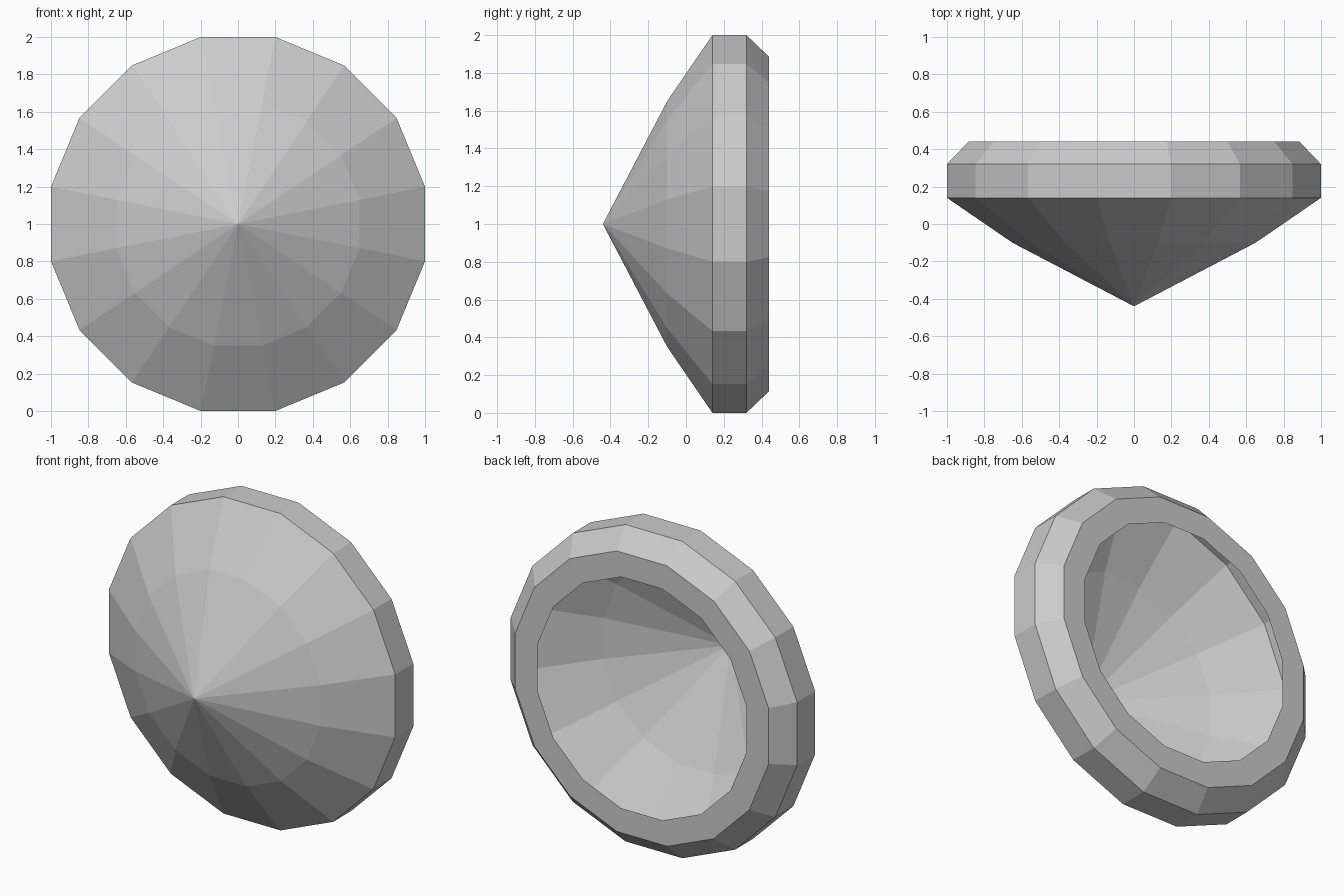
import bpy, bmesh, math

if "Cube" in bpy.data.objects:
    bpy.data.objects.remove(bpy.data.objects["Cube"])

SIDES = 16
# Profile from the front tip to the inner lip: (flat-to-centre radius, y)
PROFILE = [(0.65, -0.10), (1.0, 0.14), (1.0, 0.32), (0.885, 0.44), (0.73, 0.44)]
TIP_Y = -0.44
CENTRE_Z = 1.0

grey = bpy.data.materials.new("light grey")
grey.diffuse_color = (0.6, 0.6, 0.6, 1.0)
grey.use_nodes = True
grey.node_tree.nodes["Principled BSDF"].inputs["Base Color"].default_value = grey.diffuse_color


def ring(bm, apothem, y):
    """Polygon ring around the y axis with flat sides at top and bottom."""
    r = apothem / math.cos(math.pi / SIDES)
    angles = [(i + 0.5) * 2 * math.pi / SIDES for i in range(SIDES)]
    return [bm.verts.new((r * math.cos(a), y, CENTRE_Z + r * math.sin(a))) for a in angles]


# Hollow conical shell with a bevelled rim, open at the back
bm = bmesh.new()
tip = bm.verts.new((0, TIP_Y, CENTRE_Z))
rings = [ring(bm, *p) for p in PROFILE]
for i in range(SIDES):
    j = (i + 1) % SIDES
    bm.faces.new((tip, rings[0][i], rings[0][j]))
    for a, b in zip(rings, rings[1:]):
        bm.faces.new((a[i], b[i], b[j], a[j]))

mesh = bpy.data.meshes.new("cone_shell")
bm.to_mesh(mesh)
bm.free()
mesh.materials.append(grey)
shell = bpy.data.objects.new("cone_shell", mesh)
bpy.context.collection.objects.link(shell)
